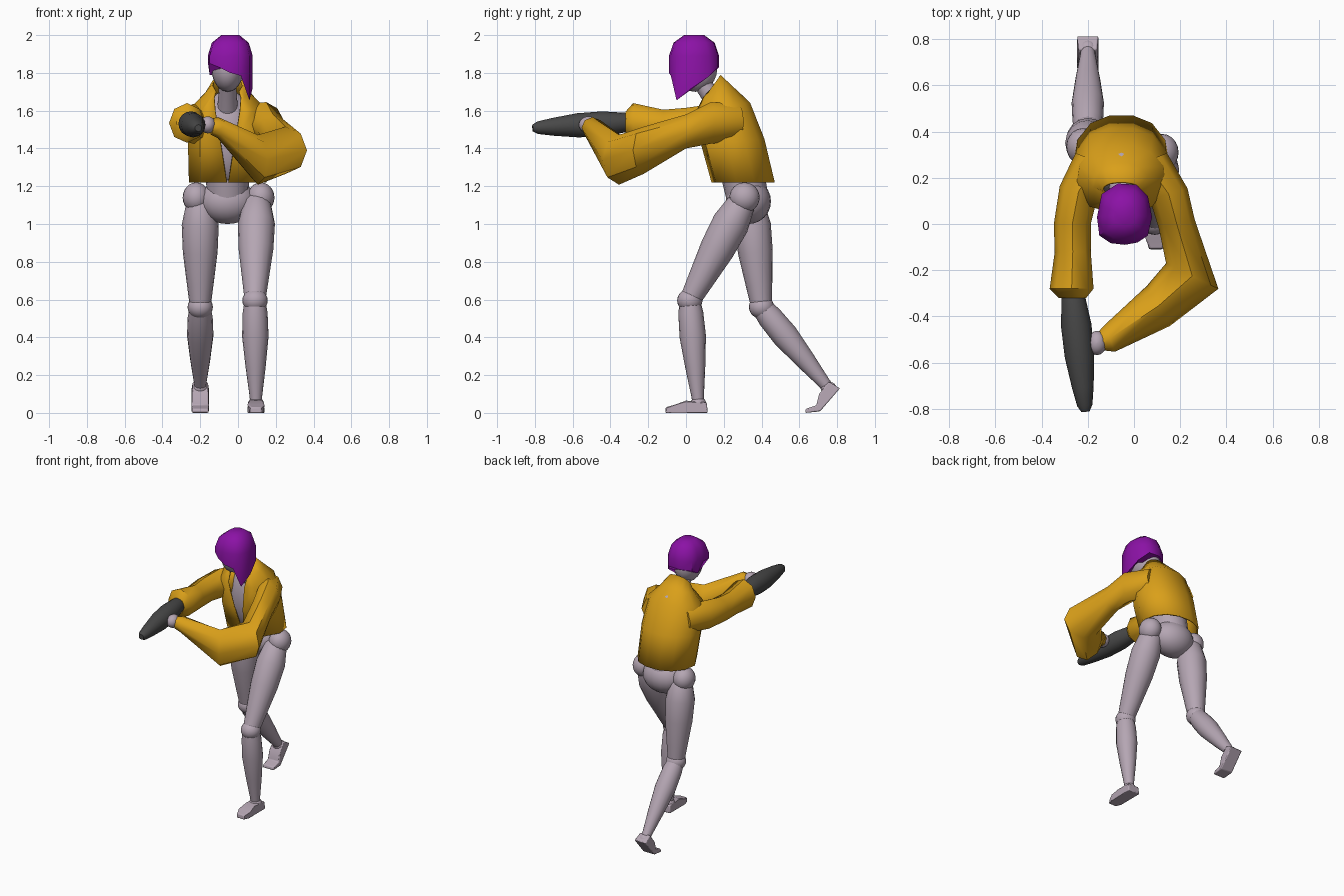
import bpy, bmesh, math
from mathutils import Vector

if "Cube" in bpy.data.objects:
    bpy.data.objects.remove(bpy.data.objects["Cube"])

CX = -0.055  # body midline


def material(name, rgb):
    m = bpy.data.materials.new(name)
    m.diffuse_color = (*rgb, 1)
    m.use_nodes = True
    m.node_tree.nodes["Principled BSDF"].inputs["Base Color"].default_value = m.diffuse_color
    return m


SKIN = material("skin", (0.46, 0.38, 0.45))
CLOTH = material("cloth", (0.70, 0.35, 0.01))
HAIR = material("hair", (0.26, 0.006, 0.38))
DARK = material("dark", (0.065, 0.065, 0.065))


def make(name, verts, faces, mat, angle=40):
    me = bpy.data.meshes.new(name)
    me.from_pydata([tuple(v) for v in verts], [], faces)
    bm = bmesh.new()
    bm.from_mesh(me)
    bmesh.ops.recalc_face_normals(bm, faces=bm.faces)
    bm.to_mesh(me)
    bm.free()
    ob = bpy.data.objects.new(name, me)
    bpy.context.collection.objects.link(ob)
    me.materials.append(mat)
    bpy.ops.object.select_all(action='DESELECT')
    ob.select_set(True)
    bpy.context.view_layer.objects.active = ob
    bpy.ops.object.shade_smooth_by_angle(angle=math.radians(angle))
    return ob


def skin_rings(name, rings, mat, angle=40, closed=True, caps=True):
    n = len(rings[0])
    verts = [v for r in rings for v in r]
    faces = []
    for i in range(len(rings) - 1):
        for j in range(n if closed else n - 1):
            k = (j + 1) % n
            faces.append((i * n + j, i * n + k, (i + 1) * n + k, (i + 1) * n + j))
    if caps:
        faces += [tuple(range(n)), tuple(range(len(verts) - n, len(verts)))]
    return make(name, verts, faces, mat, angle)


def ring(c, normal, h, v, n):
    nrm = Vector(normal).normalized()
    ref = Vector((0, 0, 1)) if abs(nrm.z) < 0.75 else Vector((0, 1, 0))
    a = nrm.cross(ref).normalized()
    b = a.cross(nrm)
    return [Vector(c) + a * h * math.cos(2 * math.pi * i / n) + b * v * math.sin(2 * math.pi * i / n)
            for i in range(n)]


def limb(name, p, q, profile, mat=SKIN, n=16):
    p, q = Vector(p), Vector(q)
    return skin_rings(name, [ring(p.lerp(q, t), q - p, r, r, n) for t, r in profile], mat)


def ball(name, c, r, mat=SKIN):
    rings = []
    for i in range(13):
        a = math.pi * (i + 0.02 * (6 - i) / 6) / 12
        rings.append([Vector((c[0] + r[0] * math.sin(a) * math.cos(t), c[1] + r[1] * math.sin(a) * math.sin(t),
                              c[2] + r[2] * math.cos(a))) for t in (math.tau * j / 20 for j in range(20))])
    return skin_rings(name, rings, mat, 50)


# Head, neck and body under the jacket
ball("head", (CX, 0.05, 1.82), (0.085, 0.115, 0.12))
limb("neck", (CX, 0.21, 1.56), (CX, 0.07, 1.77), [(0, .06), (.5, .05), (1, .045)])
ball("chest", (CX, 0.24, 1.46), (0.15, 0.13, 0.25))
limb("waist", (CX, 0.33, 1.12), (CX, 0.27, 1.4), [(0, .11), (1, .12)])
ball("pelvis", (CX, 0.33, 1.12), (0.15, 0.12, 0.12))

# Legs: ball joints with tapered segments
THIGH = [(0, .05), (.06, .075), (.25, .098), (.5, .092), (.8, .07), (1, .055)]
SHIN = [(0, .055), (.12, .066), (.35, .07), (.65, .053), (.92, .034), (1, .03)]
for side, hip, knee, ankle in (
        ("front", (0.1, 0.31, 1.14), (0.09, 0.02, 0.595), (0.095, 0.065, 0.05)),
        ("rear", (-0.2, 0.335, 1.14), (-0.2, 0.40, 0.56), (-0.2, 0.755, 0.13))):
    sx = 0.03 if side == "front" else -0.03
    ball(side + "_hip", (hip[0] + sx * .7, hip[1], hip[2]), (.072, .08, .08))
    limb(side + "_thigh", hip, knee, THIGH)
    ball(side + "_knee", knee, (.067, .067, .062))
    limb(side + "_shin", knee, ankle, SHIN)
    ball(side + "_ankle", ankle, (.042, .042, .035))


def foot(name, x, prof):
    n = len(prof)
    verts = [(x + s * w, y, z) for s in (-1, 1) for y, z, w in prof]
    faces = [tuple(range(n)), tuple(range(n, 2 * n))]
    faces += [(i, (i + 1) % n, n + (i + 1) % n, n + i) for i in range(n)]
    ob = make(name, verts, faces, SKIN)
    b = ob.modifiers.new("round", 'BEVEL')
    b.width, b.segments = 0.006, 2


foot("front_foot", 0.095, [(-.11, 0, .03), (-.07, 0, .046), (.115, 0, .046), (.11, .055, .042),
                           (0, .065, .036), (-.06, .043, .04), (-.107, .03, .028)])
foot("rear_foot", -0.2, [(.815, .13, .046), (.71, .008, .047), (.63, 0, .045), (.635, .022, .042),
                         (.69, .04, .045), (.705, .10, .044), (.755, .165, .04)])

# Jacket body: half sections (offset, y, z) mirrored, open in a V at the front
rows = []
for g, w, yf, yb, zf, zb in ((.004, .2, .14, .465, 1.22, 1.22), (.035, .205, .085, .41, 1.42, 1.45),
                             (.065, .19, .06, .335, 1.6, 1.64), (.07, .12, .095, .26, 1.67, 1.71),
                             (.06, .08, .125, .18, 1.7, 1.785)):
    def pt(o, t):
        return (o, yf + (yb - yf) * t, zf + (zb - zf) * t)
    half = [pt(g, 0), pt(max(g * 1.05, w * .7), .07), pt(w, .4), pt(w * .93, .68), pt(w * .65, .9), pt(w * .25, 1)]
    rows.append([Vector((CX + o, y, z)) for o, y, z in half]
                + [Vector((CX - o, y, z)) for o, y, z in reversed(half)])
jacket = skin_rings("jacket_body", rows, CLOTH, 45, closed=False, caps=False)
sol = jacket.modifiers.new("cloth", 'SOLIDIFY')
sol.thickness, sol.offset = 0.01, 0

# Sleeves: centre, direction, half width, half height
bent = [((.05, .27, 1.54), (.4, -1, 0), .10, .10), ((.15, .13, 1.535), (.3, -1, 0), .085, .11),
        ((.185, 0, 1.49), (.25, -1, 0), .08, .09), ((.252, -.225, 1.39), (-.44, -.9, 0), .126, .125),
        ((.105, -.355, 1.34), (-.86, -.5, 0), .1, .132), ((-.105, -.495, 1.51), (-.9, -.35, 0), .062, .056),
        ((-.145, -.51, 1.515), (-.9, -.35, 0), .04, .042)]
straight = [((-.16, .27, 1.53), (-.4, -1, 0), .10, .10), ((-.24, .14, 1.53), (-.3, -1, 0), .085, .105),
            ((-.267, 0, 1.525), (0, -1, 0), .08, .09), ((-.265, -.12, 1.52), (0, -1, 0), .078, .085),
            ((-.27, -.28, 1.535), (0, -1, 0), .095, .105), ((-.267, -.32, 1.535), (0, -1, 0), .06, .06)]
for name, path in (("bent_sleeve", bent), ("straight_sleeve", straight)):
    skin_rings(name, [ring(c, d, h, v, 8) for c, d, h, v in path], CLOTH, 45)
ball("hand", (-.16, -.515, 1.525), (.042, .052, .045))

# Dark tapered forearm pod
limb("forearm_pod", (-.267, -.28, 1.54), (-.21, -.812, 1.508),
     [(0, .042), (.08, .052), (.3, .066), (.55, .064), (.8, .047), (.95, .033), (1, .018)], DARK)

# Hair: a cap shrinking upward from an uneven hem with one long lock
hem = [(-.16, .03, 1.86), (-.15, -.05, 1.85), (-.10, -.083, 1.83), (-.04, -.09, 1.80), (.015, -.08, 1.785),
       (.06, -.05, 1.655), (.078, .03, 1.72), (.06, .12, 1.78), (.01, .17, 1.83), (-.07, .175, 1.83),
       (-.14, .13, 1.82), (-.15, .08, 1.79)]
hair = [[Vector(p) for p in hem]]
for z, s in ((1.89, 1.0), (1.96, .82), (2.0, .4)):
    hair.append([Vector((-.04 + (x + .04) * s, .043 + (y - .043) * s, z)) for x, y, _ in hem])
skin_rings("hair", hair, HAIR, 45)
